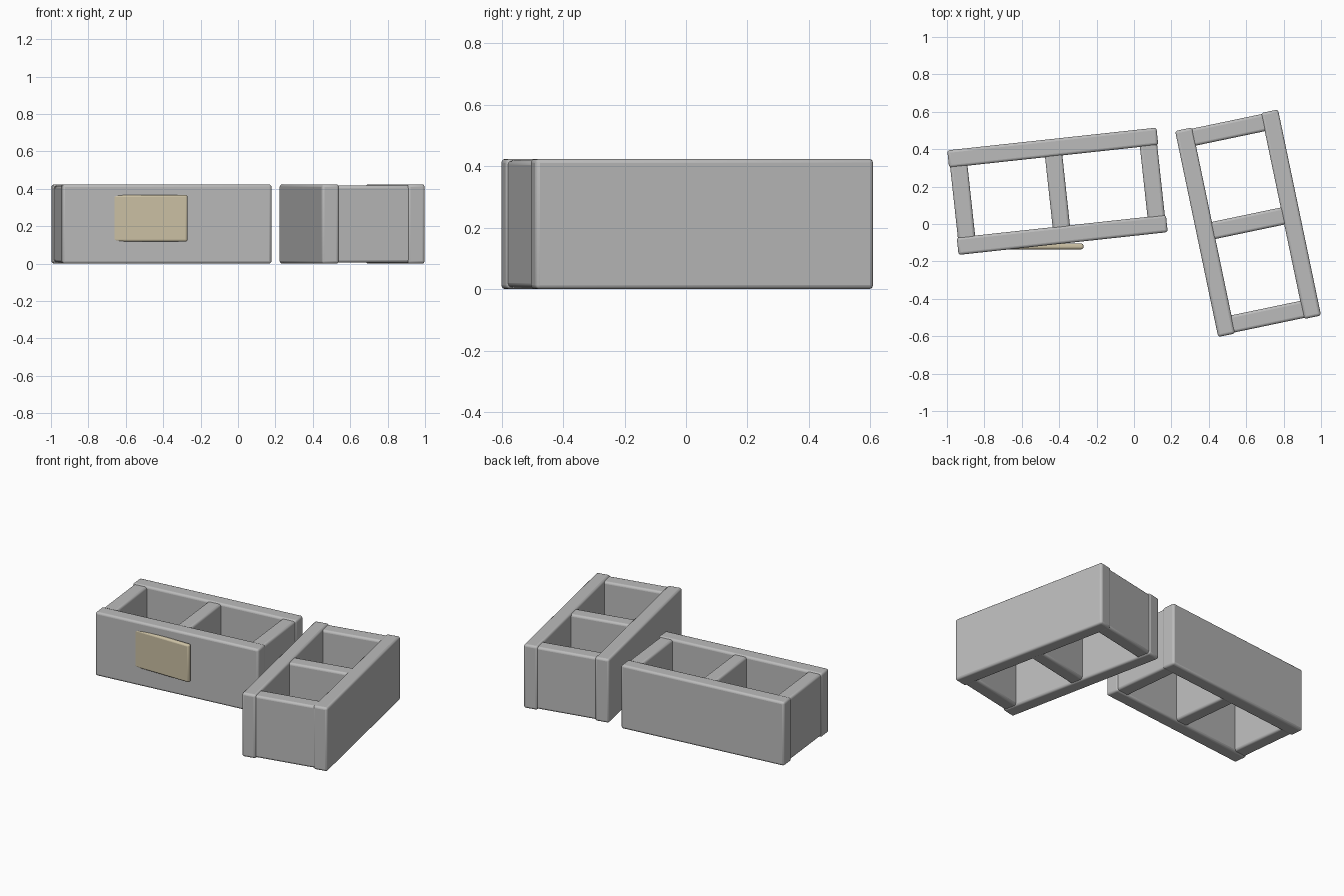
import bpy
from math import radians
from mathutils import Matrix, Vector

if "Cube" in bpy.data.objects:
    bpy.data.objects.remove(bpy.data.objects["Cube"], do_unlink=True)

LENGTH, DEPTH, HEIGHT, WALL = 1.125, 0.562, 0.424, 0.093
INSET = 0.006


def make_material(name, color):
    mat = bpy.data.materials.new(name)
    mat.use_nodes = True
    mat.diffuse_color = color
    mat.node_tree.nodes["Principled BSDF"].inputs["Base Color"].default_value = color
    return mat


concrete = make_material("concrete grey", (0.5, 0.5, 0.5, 1))
paper = make_material("tan label", (0.6, 0.53, 0.37, 1))


def rounded_box(name, size, place, mat, bevel=0.014):
    """Box of the given size with rounded edges, set by a placement matrix."""
    bpy.ops.mesh.primitive_cube_add(size=1)
    obj = bpy.context.object
    obj.name = name
    obj.data.transform(Matrix.Diagonal((*size, 1)))
    obj.data.materials.append(mat)
    obj.matrix_world = place
    mod = obj.modifiers.new("rounded edges", "BEVEL")
    mod.width = bevel
    mod.segments = 3
    bpy.ops.object.shade_smooth_by_angle(angle=radians(35))
    return obj


def cinder_block(name, x, y, angle):
    """Two long walls joined by three cross webs, open top and bottom."""
    base = Matrix.Translation((x, y, HEIGHT / 2)) @ Matrix.Rotation(radians(angle), 4, "Z")
    wall_y = (DEPTH - WALL) / 2
    for side, sign in (("front", -1), ("back", 1)):
        rounded_box(f"{name}_{side}_wall", (LENGTH, WALL, HEIGHT),
                    base @ Matrix.Translation((0, sign * wall_y, 0)), concrete)
    web_x = (LENGTH - WALL) / 2 - INSET
    for side, sign in (("left", 1), ("middle", 0), ("right", -1)):
        rounded_box(f"{name}_{side}_web",
                    (WALL, DEPTH - 1.5 * WALL, HEIGHT - 2 * INSET),
                    base @ Matrix.Translation((sign * web_x, 0, 0)), concrete)


cinder_block("right_block", -0.409, 0.175, 6.2)
cinder_block("left_block", 0.61, 0.004, 101.8)

# Label plate, one end sunk into the front wall
rounded_box("label_plate", (0.48, 0.03, 0.25),
            Matrix.Translation(Vector((-0.51, -0.12, 0.243))), paper, 0.011)
